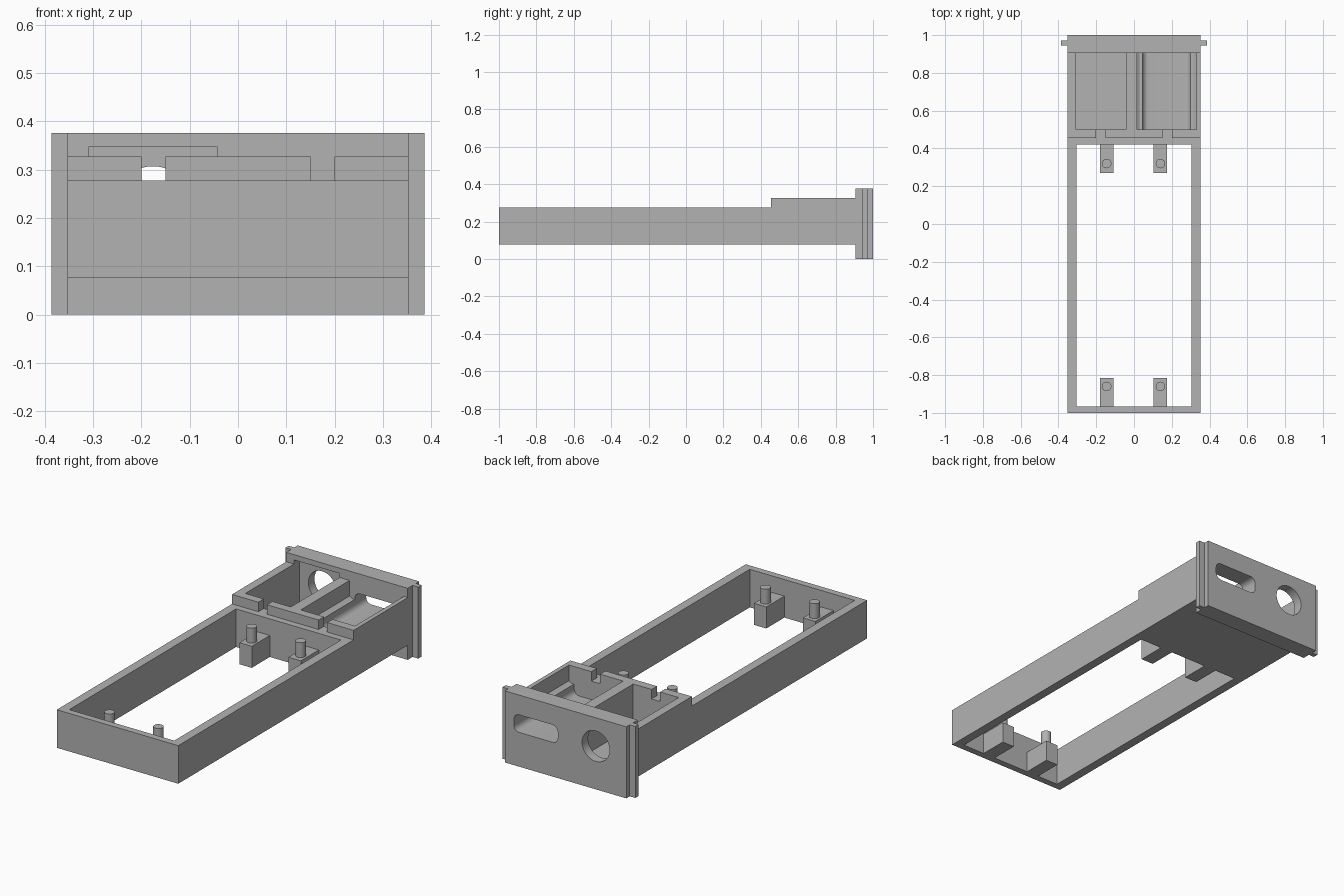
import bpy, bmesh, math
from mathutils import Vector

cube = bpy.data.objects.get("Cube")
if cube:
    bpy.data.objects.remove(cube, do_unlink=True)

grey = bpy.data.materials.new("plain_grey")
grey.use_nodes = True
grey.diffuse_color = (0.45, 0.45, 0.45, 1)
grey.node_tree.nodes["Principled BSDF"].inputs["Base Color"].default_value = grey.diffuse_color


def prism(name, pts, axis, lo, hi):
    """Extrude a 2D outline along an axis; the outline uses the other two axes in order."""
    def place(p, d):
        c = list(p)
        c.insert("xyz".index(axis), d)
        return Vector(c)
    bm = bmesh.new()
    a = [bm.verts.new(place(p, lo)) for p in pts]
    b = [bm.verts.new(place(p, hi)) for p in pts]
    bm.faces.new(a)
    bm.faces.new(b[::-1])
    n = len(pts)
    for i in range(n):
        bm.faces.new((a[i], b[i], b[(i + 1) % n], a[(i + 1) % n]))
    bmesh.ops.recalc_face_normals(bm, faces=bm.faces)
    mesh = bpy.data.meshes.new(name)
    bm.to_mesh(mesh)
    bm.free()
    mesh.materials.append(grey)
    ob = bpy.data.objects.new(name, mesh)
    bpy.context.collection.objects.link(ob)
    return ob


def box(name, x, y, z):
    pts = [(x[0], y[0]), (x[1], y[0]), (x[1], y[1]), (x[0], y[1])]
    return prism(name, pts, "z", *z)


def arc(cx, cy, r, a0, a1, n):
    angles = [math.radians(a0 + (a1 - a0) * i / n) for i in range(n + 1)]
    return [(cx + r * math.cos(a), cy + r * math.sin(a)) for a in angles]


def cut(target, cutter):
    cutter.hide_render = True
    mod = target.modifiers.new("cut", "BOOLEAN")
    mod.operation, mod.solver, mod.object = "DIFFERENCE", "EXACT", cutter
    bpy.context.view_layer.objects.active = target
    bpy.ops.object.modifier_apply(modifier=mod.name)
    bpy.data.objects.remove(cutter, do_unlink=True)


def smooth(ob):
    bpy.ops.object.select_all(action="DESELECT")
    ob.select_set(True)
    bpy.context.view_layer.objects.active = ob
    bpy.ops.object.shade_smooth_by_angle(angle=math.radians(30))


W, BOTTOM, RIM, TOP = 0.353, 0.077, 0.277, 0.327
PLATE, EAR0, EAR1 = 0.905, 0.945, 0.972
STEP, POCKET = 0.455, 0.5

# Tray body: stepped side profile with the long open bay
side = [(-1, BOTTOM), (PLATE, BOTTOM), (PLATE, TOP), (STEP, TOP), (STEP, RIM), (-1, RIM)]
tray = prism("tray_body", side, "x", -W, W)
cut(tray, box("bay_cutter", (-0.305, 0.305), (-0.965, 0.42), (-1, 1)))

# Deep pocket and the two cable notches in the cross wall
deep = ((-0.308, -0.043), (POCKET, 0.95), (0.106, 0.348))
cut(tray, box("deep_pocket_cutter", *deep))
for x in (-0.2, 0.15):
    cut(tray, box("notch_cutter", (x, x + 0.05), (STEP - 0.02, POCKET + 0.01), (RIM, 0.4)))

# Shallow connector pocket with a rounded channel along its floor
S0, S1, SZ0, SZ1, R = 0.045, 0.3, 0.18, 0.272, 0.03
channel = (arc(S0 + R, SZ0 + R, R, 180, 270, 6) + arc(S1 - R, SZ0 + R, R, 270, 360, 6))
shallow = [(0.015, 0.4), (0.015, 0.245), (0.03, 0.235), (S0, 0.235)] + channel
shallow += [(S1, 0.235), (0.315, 0.235), (0.33, 0.245), (0.33, 0.4)]
cut(tray, prism("connector_pocket_cutter", shallow, "y", POCKET, 0.95))
smooth(tray)

# End plate with a guide ear on each side
half = [(W, PLATE), (W, EAR0), (0.386, EAR0), (0.386, EAR1), (W, EAR1), (W, 1)]
plan = half + [(-x, y) for x, y in reversed(half)]
plate = prism("end_plate", plan, "z", 0, 0.376)
cut(plate, box("recess_cutter", deep[0], (0.85, 0.95), deep[2]))
cut(plate, prism("round_hole_cutter", arc(-0.176, 0.227, 0.08, 0, 360, 48)[:-1], "y", 0.8, 1.1))
slot = channel + arc(S1 - R, SZ1 - R, R, 0, 90, 6) + arc(S0 + R, SZ1 - R, R, 90, 180, 6)
cut(plate, prism("slot_cutter", slot, "y", 0.8, 1.1))
smooth(plate)

# Mounting posts with locating pins
for end, y0, y1, py in (("front", -0.967, -0.815, -0.86), ("back", 0.27, 0.422, 0.32)):
    for label, x in (("right", -0.145), ("left", 0.14)):
        box(f"{end}_{label}_post", (x - 0.036, x + 0.036), (y0, y1), (BOTTOM, 0.19))
        pin = prism(f"{end}_{label}_pin", arc(x, py, 0.025, 0, 360, 32)[:-1], "z", 0.185, 0.268)
        smooth(pin)
